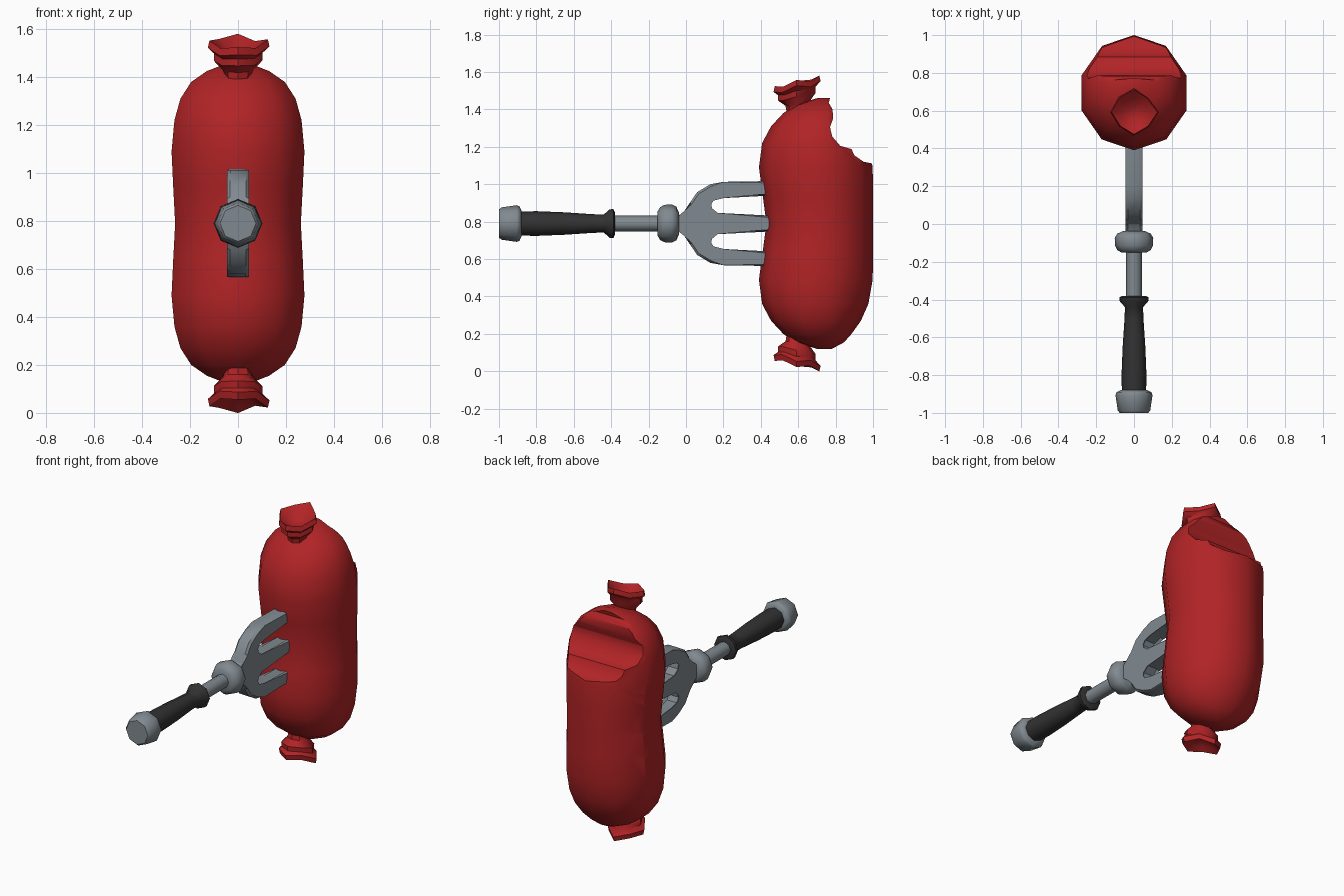
import bpy, bmesh, math
from mathutils import Matrix, Vector

if "Cube" in bpy.data.objects:
    bpy.data.objects.remove(bpy.data.objects["Cube"], do_unlink=True)

MID = 0.79  # height of the fork axis and mirror plane


def material(name, rgb):
    m = bpy.data.materials.new(name)
    m.use_nodes = True
    m.diffuse_color = (*rgb, 1)
    m.node_tree.nodes["Principled BSDF"].inputs["Base Color"].default_value = (*rgb, 1)
    return m


RED = material("sausage red", (0.44, 0.017, 0.019))
STEEL = material("steel grey", (0.22, 0.255, 0.28))
BLACK = material("grip black", (0.032, 0.032, 0.032))


def finish(name, bm, mat, angle=None):
    bmesh.ops.recalc_face_normals(bm, faces=bm.faces)
    mesh = bpy.data.meshes.new(name)
    bm.to_mesh(mesh)
    bm.free()
    mesh.materials.append(mat)
    ob = bpy.data.objects.new(name, mesh)
    bpy.context.collection.objects.link(ob)
    if angle:
        smooth(ob, angle)
    return ob


def smooth(ob, angle):
    bpy.ops.object.select_all(action='DESELECT')
    ob.select_set(True)
    bpy.context.view_layer.objects.active = ob
    bpy.ops.object.shade_smooth_by_angle(angle=math.radians(angle))


def loft(rings, bm=None):
    """Skin a list of point rings and close both ends."""
    bm = bm or bmesh.new()
    loops = [[bm.verts.new(p) for p in ring] for ring in rings]
    for a, b in zip(loops, loops[1:]):
        for i in range(len(a)):
            j = (i + 1) % len(a)
            bm.faces.new((a[i], a[j], b[j], b[i]))
    bm.faces.new(loops[0])
    bm.faces.new(loops[-1])
    return bm


def prism(outline, half):
    """Extrude a (y, z) outline along x."""
    return loft([[(s * half, y, z) for y, z in outline] for s in (-1, 1)])


def lathe(name, profile, mat, sides=8):
    """Turn a (y, radius) profile about the fork axis."""
    turns = [math.tau * i / sides for i in range(sides)]
    rings = [[(r * math.cos(a), y, MID + r * math.sin(a)) for a in turns] for y, r in profile]
    return finish(name, loft(rings), mat, 47)


def cut(ob, cutter):
    """Subtract the cutter, keep the result and drop the cutter."""
    cutter.hide_render = True
    mod = ob.modifiers.new("cut", 'BOOLEAN')
    mod.operation, mod.solver, mod.object = 'DIFFERENCE', 'EXACT', cutter
    deps = bpy.context.evaluated_depsgraph_get()
    mesh = bpy.data.meshes.new_from_object(ob.evaluated_get(deps))
    ob.modifiers.clear()
    ob.data = mesh
    bpy.data.objects.remove(cutter, do_unlink=True)


# Sausage body: height, front y, back y, half width; mirrored upward
half = [(0.12, 0.70, 0.78, 0.04), (0.155, 0.585, 0.845, 0.13), (0.2, 0.52, 0.885, 0.195),
        (0.27, 0.455, 0.935, 0.24), (0.36, 0.407, 0.975, 0.265), (0.49, 0.39, 0.998, 0.277),
        (0.64, 0.41, 1.0, 0.27), (MID, 0.43, 1.0, 0.262)]
rows = half + [(2 * MID - z, f, b, w) for z, f, b, w in reversed(half[:-1])]
rings = []
for z, f, b, w in rows:
    turns = [math.tau * i / 10 for i in range(10)]
    rings.append([(w / math.sin(math.radians(72)) * math.sin(a),
                   (f + b) / 2 + (b - f) / 2 * math.cos(a), z) for a in turns])
body = finish("sausage_body", loft(rings), RED)

# Bite taken out of the upper back
bite = [(0.765, 1.6), (0.77, 1.46), (0.763, 1.435), (0.784, 1.4), (0.786, 1.35), (0.77, 1.305),
        (0.782, 1.255), (0.825, 1.205), (0.885, 1.188), (0.9, 1.155), (0.95, 1.12),
        (1.0, 1.11), (1.2, 1.1), (1.2, 1.6)]
cut(body, finish("bite_cutter", prism(bite, 0.5), RED))

# Slanted score marks on one side
for z in (1.0, 0.8, 0.6):
    bm = bmesh.new()
    bmesh.ops.create_uvsphere(bm, u_segments=8, v_segments=6, radius=1)
    a = math.radians(158)
    out = Vector((math.cos(a), math.sin(a), 0))
    bm.transform(Matrix.Translation(Vector((0, 0.7, z)) + out * 0.285)
                 @ Matrix.Rotation(a, 4, 'Z') @ Matrix.Rotation(math.radians(-28), 4, 'X')
                 @ Matrix.Diagonal((0.026, 0.14, 0.024, 1)))
    cut(body, finish("score_cutter", bm, RED))
smooth(body, 44)

# Twisted casing ends: height, radius, how ragged the ring is
ragged = [0.14, -0.12, 0.1, -0.03, 0.08, -0.1, 0.06, -0.08]
tail = [(1.39, 0.055, 0), (1.425, 0.06, 0), (1.465, 0.098, 0.3), (1.495, 0.097, 0.5),
        (1.515, 0.118, 1), (1.545, 0.112, 1), (1.515, 0.075, 0.6), (1.49, 0.03, 0)]
for name, flip in (("upper_casing_end", 1), ("lower_casing_end", -1)):
    rings = []
    for z, r, rag in tail:
        ring = []
        for i, k in enumerate(ragged):
            a = math.tau * i / len(ragged)
            rr = r * (1 + k * rag * 0.8)
            dy = rr * math.sin(a)
            h = z + dy * 0.22 * min(1, (z - 1.39) * 12) + k * rag * 0.09
            ring.append((rr * math.cos(a), 0.592 + dy, MID + flip * (h - MID)))
        rings.append(ring)
    finish(name, loft(rings), RED, 42)

# Fork head: upper half outline, mirrored below the axis
upper = [(-0.06, 0.03), (-0.03, 0.035), (0.0, 0.058), (0.02, 0.11), (0.06, 0.168), (0.13, 0.21),
         (0.2, 0.223), (0.5, 0.228), (0.5, 0.152), (0.2, 0.148), (0.14, 0.133), (0.122, 0.105),
         (0.128, 0.075), (0.165, 0.045), (0.5, 0.04)]
outline = [(y, MID + h) for y, h in upper] + [(y, MID - h) for y, h in reversed(upper)]
bm = prism(outline, 0.045)
rim = [e for e in bm.edges if abs(e.verts[0].co.x - e.verts[1].co.x) < 0.001]
bmesh.ops.bevel(bm, geom=rim, offset=0.012, segments=1, affect='EDGES')
finish("fork_head", bm, STEEL, 30)

# Shaft, collar, grip and end cap
lathe("collar", [(-0.152, 0.065), (-0.138, 0.088), (-0.115, 0.1), (-0.075, 0.102),
                 (-0.052, 0.09), (-0.038, 0.06)], STEEL)
lathe("shaft", [(-0.42, 0.042), (-0.1, 0.042)], STEEL)
lathe("grip", [(-0.9, 0.064), (-0.8, 0.066), (-0.65, 0.06), (-0.5, 0.05), (-0.44, 0.048),
               (-0.408, 0.076), (-0.388, 0.077), (-0.38, 0.06)], BLACK)
lathe("end_cap", [(-1.0, 0.075), (-0.988, 0.086), (-0.94, 0.093), (-0.905, 0.098),
                  (-0.89, 0.092), (-0.88, 0.07)], STEEL)
